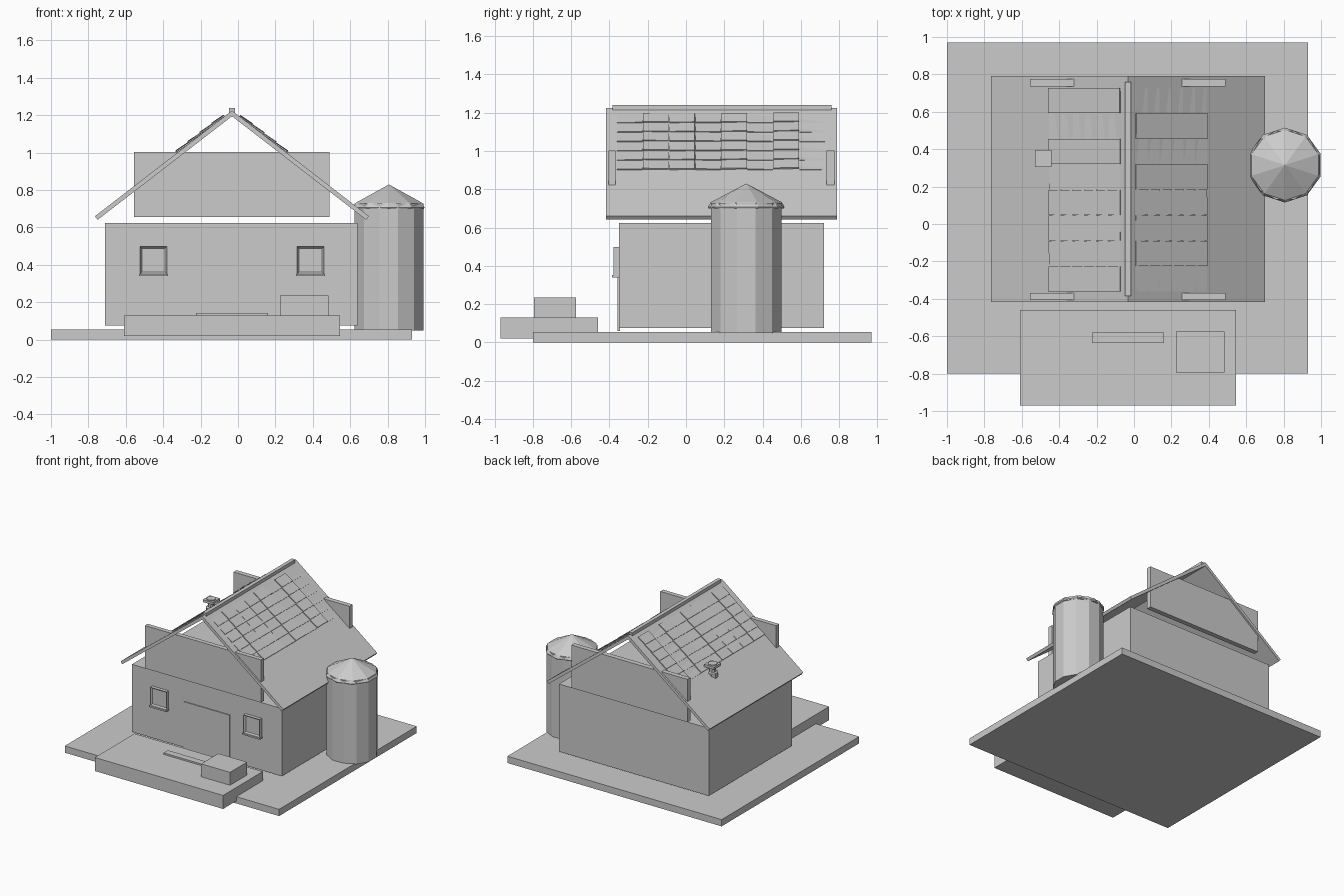
import bpy, bmesh
from math import radians, cos, sin, atan2, hypot
from mathutils import Matrix, Vector

cube = bpy.data.objects.get("Cube")
if cube:
    bpy.data.objects.remove(cube, do_unlink=True)

grey = bpy.data.materials.new("plain grey")
grey.use_nodes = True
grey.diffuse_color = (0.6, 0.6, 0.6, 1)
grey.node_tree.nodes["Principled BSDF"].inputs["Base Color"].default_value = (0.6, 0.6, 0.6, 1)


def finish(name, bm):
    bmesh.ops.recalc_face_normals(bm, faces=bm.faces)
    mesh = bpy.data.meshes.new(name)
    bm.to_mesh(mesh)
    bm.free()
    mesh.materials.append(grey)
    obj = bpy.data.objects.new(name, mesh)
    bpy.context.collection.objects.link(obj)
    return obj


def add_box(bm, x, y, z, matrix=Matrix()):
    """Add a box given its (min, max) on each axis."""
    mid = Vector([(a + b) / 2 for a, b in (x, y, z)])
    size = [b - a for a, b in (x, y, z)]
    m = matrix @ Matrix.Translation(mid) @ Matrix.Diagonal((*size, 1))
    return bmesh.ops.create_cube(bm, size=1, matrix=m)["verts"]


def box(name, x, y, z, matrix=Matrix()):
    bm = bmesh.new()
    add_box(bm, x, y, z, matrix)
    return finish(name, bm)


def lathe(name, profile, sides, turn, centre):
    """Faceted solid of revolution from (radius, height) pairs."""
    bm = bmesh.new()
    rings = []
    for r, z in profile:
        if r == 0:
            rings.append([bm.verts.new((*centre, z))] * sides)
            continue
        angles = [radians(turn + 360 * i / sides) for i in range(sides)]
        rings.append([bm.verts.new((centre[0] + r * cos(a), centre[1] + r * sin(a), z))
                      for a in angles])
    for low, high in zip(rings, rings[1:]):
        for i in range(sides):
            j = (i + 1) % sides
            bm.faces.new(list(dict.fromkeys((low[i], low[j], high[j], high[i]))))
    for ring in (rings[0], rings[-1]):
        if ring[0] != ring[1]:
            bm.faces.new(ring)
    return finish(name, bm)


# Ground, porch and house body
box("ground_slab", (-1, 0.93), (-0.8, 0.97), (0, 0.055))
box("porch", (-0.61, 0.545), (-0.97, -0.46), (0.02, 0.13))
box("porch_crate", (0.225, 0.485), (-0.795, -0.575), (0.13, 0.235))
box("door_mat", (-0.225, 0.16), (-0.635, -0.58), (0.13, 0.143))
box("house_walls", (-0.71, 0.64), (-0.35, 0.72), (0.075, 0.625))
box("door", (-0.24, 0.175), (-0.358, -0.345), (0.06, 0.45))

# Windows with recessed panes and projecting sills
for side, x in (("right", -0.4525), ("left", 0.3875)):
    bm = bmesh.new()
    add_box(bm, (x - 0.0725, x + 0.0725), (-0.378, -0.345), (0.35, 0.498))
    front = min(bm.faces, key=lambda f: f.calc_center_median().y)
    bmesh.ops.inset_region(bm, faces=[front], thickness=0.015)
    bmesh.ops.translate(bm, verts=front.verts, vec=(0, 0.014, 0))
    finish(side + "_window", bm)
    box(side + "_window_sill", (x - 0.078, x + 0.078), (-0.388, -0.345), (0.34, 0.352))

# Upright gable panels
for name, y in (("front_gable_panel", (-0.405, -0.368)), ("back_gable_panel", (0.735, 0.775))):
    box(name, (-0.555, 0.49), y, (0.655, 1.003))

# Roof slopes: local x runs down the slope, local z points outward
ridge = Vector((-0.032, 0, 1.225))
for side, eave in (("left", Vector((0.7, 0, 0.66))), ("right", Vector((-0.765, 0, 0.66)))):
    run = eave - ridge
    length = hypot(run.x, run.z)
    down = run.normalized()
    out = Vector((-down.z, 0, abs(down.x))) if run.x > 0 else Vector((down.z, 0, abs(down.x)))
    across = out.cross(down)
    slope = Matrix((down, across, out)).transposed().to_4x4()
    slope.translation = ridge
    flip = 1 if across.y > 0 else -1
    span = sorted((-0.417 * flip, 0.79 * flip))
    box(side + "_roof_slope", (0, length), span, (-0.024, 0), slope)

    # Thin overlapping tiles, each tipped along the slope
    bm = bmesh.new()
    rows, columns, start, pitch = 6, 8, 0.05, 0.08
    width = (0.73 + 0.36) / columns
    for r in range(rows):
        for c in range(columns):
            y0 = -0.36 + c * width
            tip = Matrix.Translation((start + r * pitch, 0, 0)) @ Matrix.Rotation(
                radians(-4), 4, "Y") @ Matrix.Rotation(radians(0.6 * (-1) ** c), 4, "X")
            ys = sorted((y0 * flip, (y0 + width - 0.003) * flip))
            add_box(bm, (0, pitch), ys, (-0.004, 0.003), slope @ tip)
    finish(side + "_roof_tiles", bm)

box("ridge_cap", (-0.047, -0.017), (-0.385, 0.76), (1.212, 1.24))

# Vent chimney: pipe, square cap and short round outlet
vent = (-0.485, 0.35)
lathe("chimney_pipe", [(0.042, 0.82), (0.042, 0.885), (0.026, 0.89), (0.026, 0.94)], 8, 22.5, vent)
box("chimney_cap", (-0.53, -0.44), (0.305, 0.395), (0.93, 0.95))
lathe("chimney_outlet", [(0.036, 0.945), (0.036, 0.956)], 10, 0, vent)

# Silo with a faceted conical lid
silo = (0.807, 0.315)
lathe("silo_body", [(0.19, 0.05), (0.19, 0.728)], 12, 15, silo)
lathe("silo_lid", [(0.196, 0.7), (0.2, 0.708), (0.186, 0.732), (0, 0.83)], 10, 18, silo)
